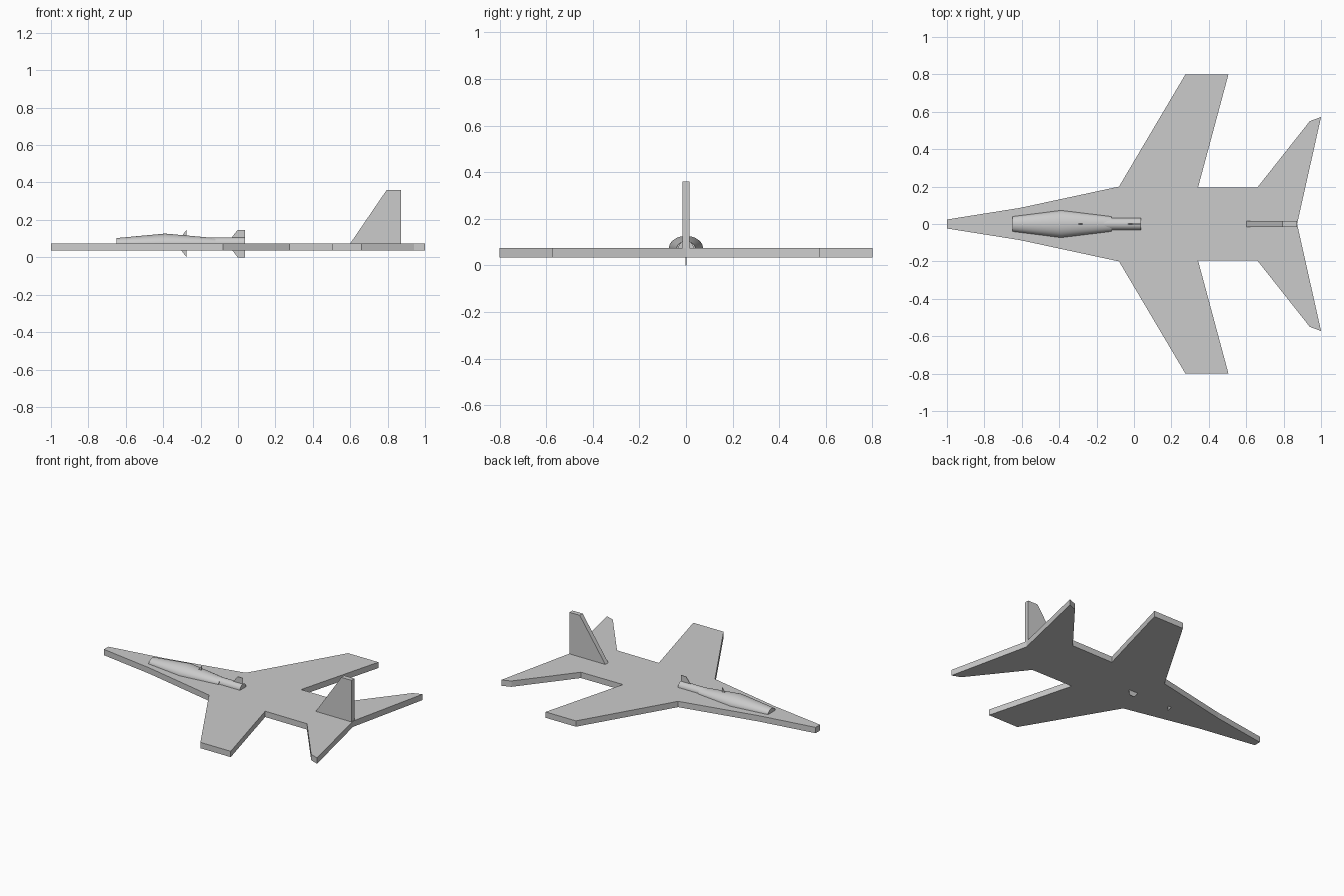
import bpy, bmesh, math

if "Cube" in bpy.data.objects:
    bpy.data.objects.remove(bpy.data.objects["Cube"])

grey = bpy.data.materials.new("light_grey")
grey.diffuse_color = (0.6, 0.6, 0.6, 1)
grey.use_nodes = True
grey.node_tree.nodes["Principled BSDF"].inputs["Base Color"].default_value = grey.diffuse_color


def finish(name, bm, smooth=False):
    bmesh.ops.recalc_face_normals(bm, faces=bm.faces)
    me = bpy.data.meshes.new(name)
    bm.to_mesh(me)
    bm.free()
    me.materials.append(grey)
    ob = bpy.data.objects.new(name, me)
    bpy.context.collection.objects.link(ob)
    if smooth:
        bpy.ops.object.select_all(action='DESELECT')
        ob.select_set(True)
        bpy.context.view_layer.objects.active = ob
        bpy.ops.object.shade_smooth_by_angle(angle=math.radians(35))
    return ob


def slab(name, points, offset):
    """Extrude a closed 3D outline along an offset vector."""
    bm = bmesh.new()
    f = bm.faces.new([bm.verts.new(p) for p in points])
    r = bmesh.ops.extrude_face_region(bm, geom=[f])
    bmesh.ops.translate(bm, vec=offset,
                        verts=[v for v in r["geom"] if isinstance(v, bmesh.types.BMVert)])
    return finish(name, bm)


def lengthwise_body(name, profile, cz, squash, start, end, segs):
    """Loft arcs along x; profile holds (x, radius)."""
    bm = bmesh.new()
    full = end - start > 6
    n = segs if full else segs + 1
    rings = []
    for x, r in profile:
        rings.append([bm.verts.new((x, r * math.cos(a), cz + squash * r * math.sin(a)))
                      for a in (start + (end - start) * i / segs for i in range(n))])
    for a, b in zip(rings, rings[1:]):
        for i in range(n):
            j = (i + 1) % n
            bm.faces.new((a[i], a[j], b[j], b[i]))
    bm.faces.new(rings[0])
    bm.faces.new(rings[-1])
    return finish(name, bm, True)


# Flat airframe: half outline mirrored across the centre line
half = [(-1, .024), (-.61, .086), (-.08, .2), (.275, .8), (.505, .8),
        (.342, .194), (.66, .196), (.94, .55), (1, .572)]
outline = half + [(.872, 0)] + [(x, -y) for x, y in reversed(half)]
slab("airframe_plate", [(x, y, .035) for x, y in outline], (0, 0, .04))

# Upright tail fin
slab("tail_fin", [(x, -.016, z) for x, z in
                  ((.6, .074), (.795, .36), (.872, .36), (.872, .074))], (0, .032, 0))

# Canopy: flattened half body swelling in the middle
lengthwise_body("canopy", [(-.65, .04), (-.39, .073), (-.12, .04)],
                .0735, .73, 0, math.pi, 24)

# Slim rod leaving the canopy
CZ = .0735
lengthwise_body("rear_rod", [(-.4, .033), (.038, .033)], CZ, 1, 0, 2 * math.pi, 32)

# Thin small fins on the rod, in a cross
front = [(-.312, .025), (-.275, .0735), (-.275, .025)]
rear = [(-.035, .03), (-.002, .0735), (.038, .0735), (.038, .03)]
for label, prof in (("front", front), ("rear", rear)):
    for side, s in (("upper", 1), ("lower", -1)):
        slab(f"{label}_{side}_small_fin", [(x, -.002, CZ + s * d) for x, d in prof],
             (0, .004, 0))
    for side, s in (("left", 1), ("right", -1)):
        slab(f"{label}_{side}_small_fin", [(x, s * d, CZ - .003) for x, d in prof],
             (0, 0, .003))
